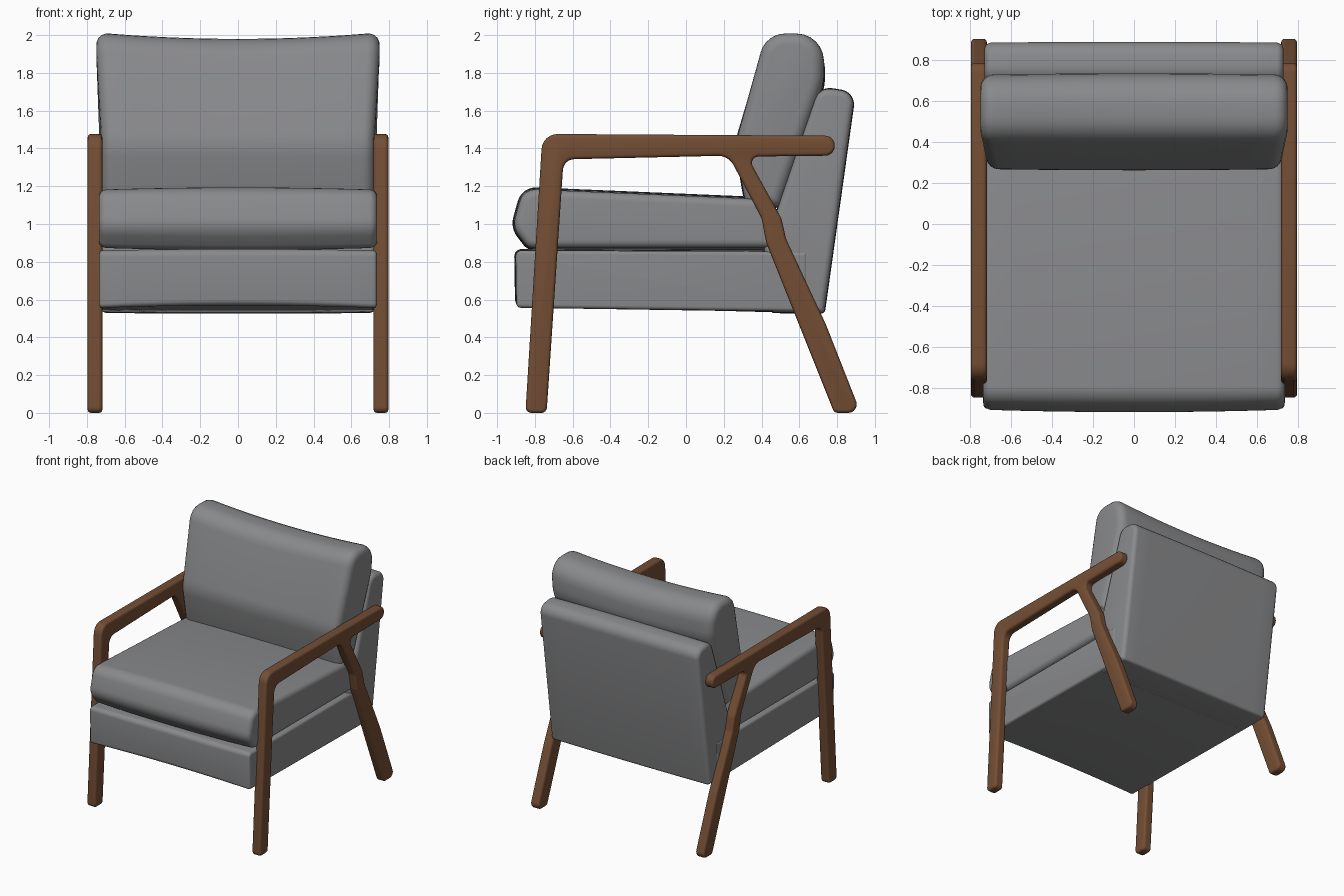
import bpy, bmesh, math
from mathutils import Vector, Matrix

cube = bpy.data.objects.get("Cube")
if cube:
    bpy.data.objects.remove(cube, do_unlink=True)


def material(name, rgb):
    m = bpy.data.materials.new(name)
    m.use_nodes = True
    m.diffuse_color = (*rgb, 1)
    m.node_tree.nodes["Principled BSDF"].inputs["Base Color"].default_value = (*rgb, 1)
    return m


FABRIC = material("grey fabric", (0.25, 0.253, 0.26))
WOOD = material("brown wood", (0.175, 0.077, 0.035))


def outline(corners, inset, seg=6):
    """Counter-clockwise (y, z, radius) corners, moved inward and rounded."""
    pts = []
    for i, (y, z, r) in enumerate(corners):
        p = Vector((y, z))
        a = (p - Vector(corners[i - 1][:2])).normalized()
        b = (Vector(corners[(i + 1) % len(corners)][:2]) - p).normalized()
        na, nb = Vector((-a.y, a.x)), Vector((-b.y, b.x))
        p += (na + nb) * inset / (1 + na.dot(nb))
        turn = math.atan2(a.x * b.y - a.y * b.x, a.dot(b))
        side = math.copysign(1, turn)
        r = max(r - inset * side, 0.004)
        start = p - a * r * math.tan(abs(turn) / 2)
        centre = start + na * r * side
        for k in range(seg + 1):
            pts.append(centre + Matrix.Rotation(turn * k / seg, 2) @ (start - centre))
    return pts


def loft(name, corners, x_mid, half, edge, mat, puff=0.0, shape=None, steps=5):
    """Sweep a side profile across x with rounded ends and a soft bulge."""
    flat = half - edge
    right = [(flat + edge * math.sin(t), edge * (1 - math.cos(t)))
             for t in (math.pi / 2 * k / steps for k in range(steps + 1))]
    inner = [(flat * k / 6, 0.0) for k in range(-5, 6)]
    stations = [(-x, d) for x, d in reversed(right)] + inner + right
    bm = bmesh.new()
    rings = []
    for x, d in stations:
        ring = []
        for y, z in outline(corners, d + puff * (x / half) ** 2):
            co = Vector((x, y, z))
            if shape:
                co = shape(co, x / half)
            co.x += x_mid
            ring.append(bm.verts.new(co))
        rings.append(ring)
    n = len(rings[0])
    for r0, r1 in zip(rings, rings[1:]):
        for i in range(n):
            j = (i + 1) % n
            bm.faces.new((r0[i], r0[j], r1[j], r1[i]))
    bm.faces.new(list(reversed(rings[0])))
    bm.faces.new(rings[-1])
    bmesh.ops.recalc_face_normals(bm, faces=bm.faces)
    mesh = bpy.data.meshes.new(name)
    bm.to_mesh(mesh)
    bm.free()
    mesh.materials.append(mat)
    obj = bpy.data.objects.new(name, mesh)
    bpy.context.collection.objects.link(obj)
    bpy.ops.object.select_all(action="DESELECT")
    obj.select_set(True)
    bpy.context.view_layer.objects.active = obj
    bpy.ops.object.shade_smooth_by_angle(angle=math.radians(40))
    return obj


# Wooden side frames: front leg, armrest and slanted back leg in one piece
frame = [
    (-0.85, 0.0, 0.03), (-0.738, 0.0, 0.03), (-0.648, 1.342, 0.06),
    (0.225, 1.362, 0.09), (0.40, 1.03, 0.1), (0.425, 0.90, 0.1),
    (0.785, 0.0, 0.03), (0.925, 0.0, 0.045), (0.74, 0.47, 0.2),
    (0.53, 0.92, 0.1), (0.505, 1.03, 0.1), (0.325, 1.357, 0.035),
    (0.787, 1.362, 0.05), (0.787, 1.467, 0.05), (-0.76, 1.477, 0.085),
]
for label, side in (("left", 1), ("right", -1)):
    loft(label + "_arm_frame", frame, side * 0.757, 0.039, 0.018, WOOD, steps=3)


# Upholstered seat base, its lower front edge arching up in the middle
def arch(co, u):
    if co.z < 0.7:
        co.z += 0.025 * (1 - u * u) * max(0, -co.y)
    return co


seat_base = [(-0.905, 0.548, 0.03), (0.65, 0.528, 0.02),
             (0.65, 0.862, 0.02), (-0.91, 0.868, 0.04)]
loft("seat_base", seat_base, 0, 0.735, 0.02, FABRIC, 0.008, arch)

# Upholstered backrest, thicker toward the bottom
backrest = [(0.45, 0.528, 0.02), (0.735, 0.525, 0.025), (0.90, 1.70, 0.08),
            (0.70, 1.73, 0.09), (0.41, 0.87, 0.05)]
loft("backrest", backrest, 0, 0.73, 0.035, FABRIC, 0.004)

# Loose seat cushion
seat_cushion = [(-0.84, 0.862, 0.07), (0.47, 0.862, 0.03), (0.47, 1.14, 0.04),
                (-0.87, 1.197, 0.1), (-0.93, 0.98, 0.12)]
loft("seat_cushion", seat_cushion, 0, 0.737, 0.04, FABRIC, 0.012)


# Loose back cushion, wider at the top with a gentle sag in its upper edge
def sag(co, u):
    rise = min(max((co.z - 1.45) / 0.4, 0), 1)
    co.x *= 0.965 + 0.035 * rise
    co.z += (0.04 * u * u - 0.02) * rise
    return co


back_cushion = [(0.31, 1.10, 0.05), (0.50, 1.08, 0.05), (0.735, 1.74, 0.25),
                (0.735, 2.0, 0.15), (0.42, 2.0, 0.14), (0.255, 1.42, 0.3)]
loft("back_cushion", back_cushion, 0, 0.75, 0.065, FABRIC, 0.006, sag)
